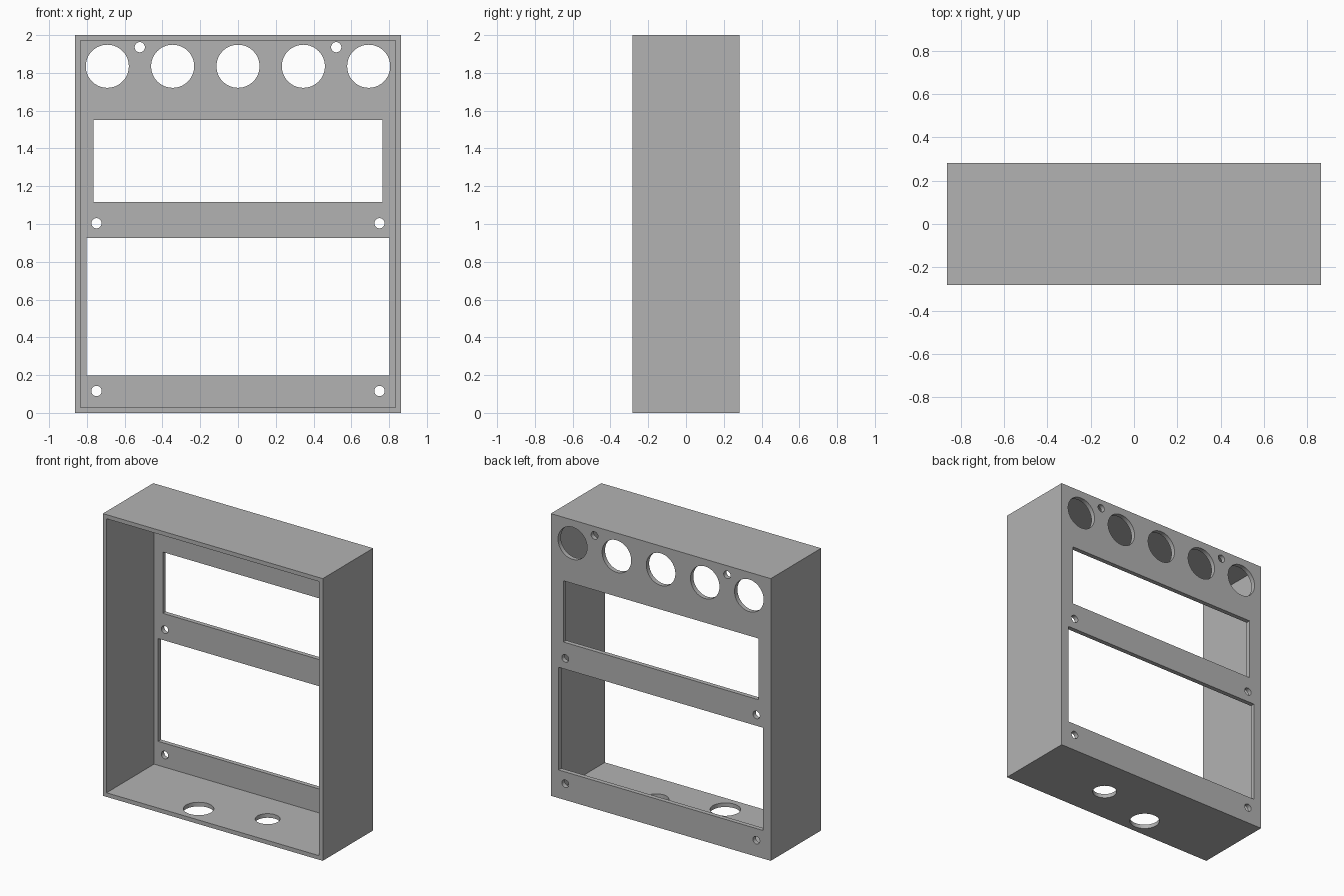
import bpy
import math

default = bpy.data.objects.get("Cube")
if default:
    bpy.data.objects.remove(default, do_unlink=True)

W, D, H = 0.862, 0.282, 2.0   # half width, half depth, height
WALL = 0.029
BACK = 0.032                  # thickness of the back panel

grey = bpy.data.materials.new("plain grey")
grey.use_nodes = True
colour = (0.448, 0.448, 0.448, 1)
grey.diffuse_color = colour
grey.node_tree.nodes["Principled BSDF"].inputs["Base Color"].default_value = colour


def box(name, x0, x1, y0, y1, z0, z1):
    centre = ((x0 + x1) / 2, (y0 + y1) / 2, (z0 + z1) / 2)
    bpy.ops.mesh.primitive_cube_add(size=1, location=centre)
    ob = bpy.context.object
    ob.name = name
    ob.scale = (x1 - x0, y1 - y0, z1 - z0)
    bpy.ops.object.transform_apply(location=True, rotation=True, scale=True)
    ob.data.materials.append(grey)
    return ob


def cylinder(name, radius, location, along_y):
    bpy.ops.mesh.primitive_cylinder_add(
        vertices=64, radius=radius, depth=0.2, location=location,
        rotation=(math.pi / 2 if along_y else 0, 0, 0))
    ob = bpy.context.object
    ob.name = name
    ob.data.materials.append(grey)
    return ob


def cut(target, cutter):
    cutter.hide_render = True
    mod = target.modifiers.new("cut", "BOOLEAN")
    mod.operation = "DIFFERENCE"
    mod.solver = "EXACT"
    mod.object = cutter
    bpy.context.view_layer.objects.active = target
    bpy.ops.object.modifier_apply(modifier=mod.name)
    bpy.data.objects.remove(cutter, do_unlink=True)


# Open-fronted case
case = box("case", -W, W, -D, D, 0, H)
cut(case, box("cavity", -W + WALL, W - WALL, -D - 0.1, D - BACK, WALL, H - WALL))

# Two rectangular windows in the back panel
for half, low, high in ((0.764, 1.116, 1.55), (0.802, 0.199, 0.927)):
    cut(case, box("window", -half, half, D - 0.1, D + 0.1, low, high))

# Row of five large round openings
for i in range(-2, 3):
    cut(case, cylinder("dial_hole", 0.114, (i * 0.346, D, 1.835), True))

# Mirrored screw holes
for x, z in ((0.52, 1.936), (0.749, 1.004), (0.749, 0.116)):
    for side in (-1, 1):
        cut(case, cylinder("screw_hole", 0.027, (side * x, D, z), True))

# Two cable holes through the floor
cut(case, cylinder("large_cable_hole", 0.098, (-0.21, -0.141, 0), False))
cut(case, cylinder("small_cable_hole", 0.08, (0.242, -0.014, 0), False))

# Smooth hole walls, crisp edges
bpy.ops.object.select_all(action="DESELECT")
case.select_set(True)
bpy.context.view_layer.objects.active = case
bpy.ops.object.shade_smooth_by_angle(angle=math.radians(30))
